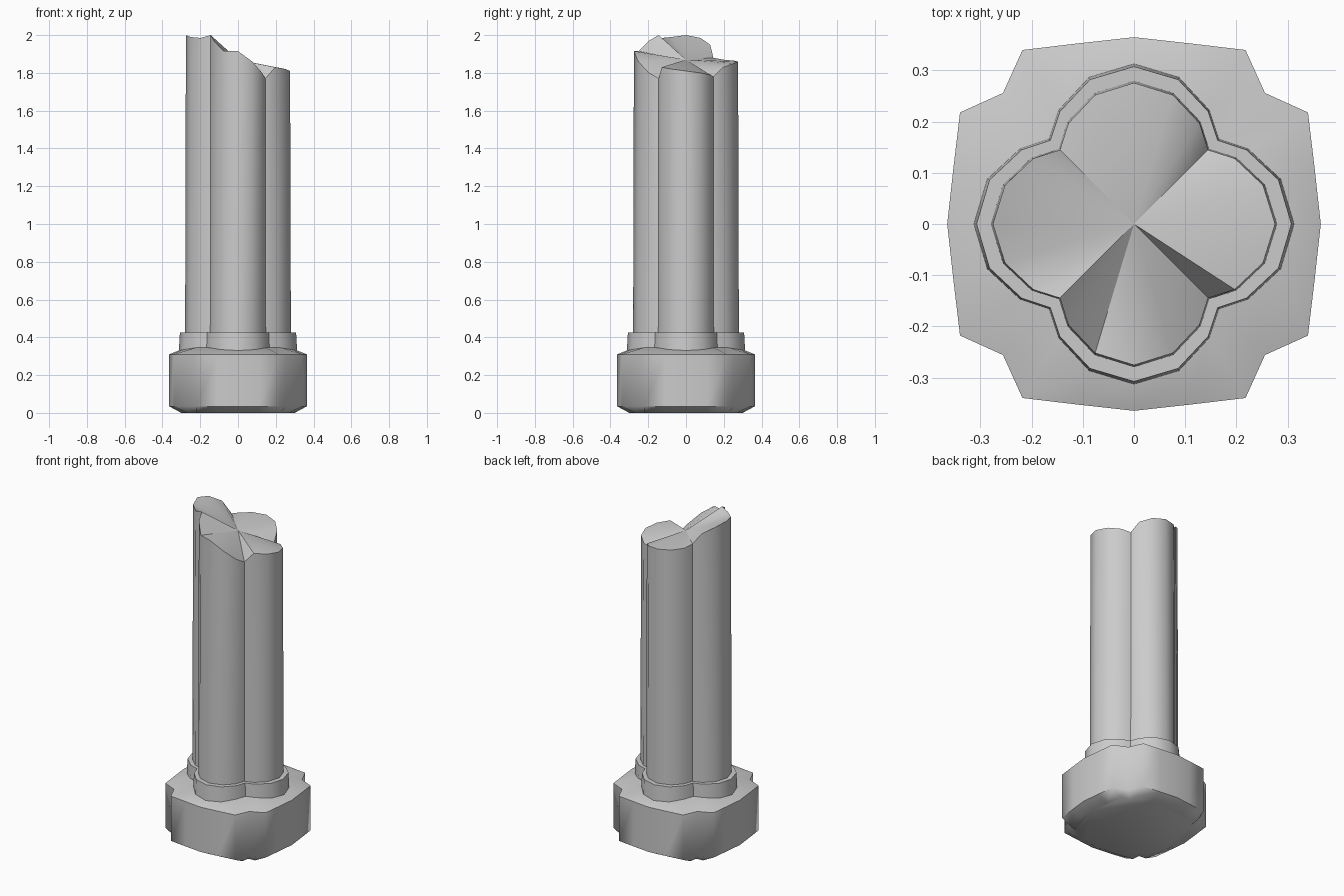
import bpy, bmesh, math

if "Cube" in bpy.data.objects:
    bpy.data.objects.remove(bpy.data.objects["Cube"])

def four_fold(quadrant):
    """Repeat one quadrant of an outline around z."""
    pts = []
    for k in range(4):
        c, s = [(1, 0), (0, 1), (-1, 0), (0, -1)][k]
        pts += [(x * c - y * s, x * s + y * c) for x, y in quadrant]
    return pts

def level(outline, z, scale=1.0):
    """Ring of 3D points; z is one height or a repeating list of heights."""
    zs = z if isinstance(z, (list, tuple)) else [z]
    return [(x * scale, y * scale, zs[i % len(zs)]) for i, (x, y) in enumerate(outline)]

def loft(name, rings, angle, centre_z=None):
    """Skin equal-count rings, cap the bottom, cap or fan the top."""
    bm = bmesh.new()
    loops = [[bm.verts.new(p) for p in ring] for ring in rings]
    n = len(loops[0])
    for a, b in zip(loops, loops[1:]):
        for i in range(n):
            j = (i + 1) % n
            bm.faces.new((a[i], a[j], b[j], b[i]))
    bm.faces.new(loops[0][::-1])
    if centre_z is None:
        bm.faces.new(loops[-1])
    else:
        c = bm.verts.new((0, 0, centre_z))
        for i in range(n):
            bm.faces.new((loops[-1][i], loops[-1][(i + 1) % n], c))
    mesh = bpy.data.meshes.new(name)
    bm.to_mesh(mesh)
    bm.free()
    obj = bpy.data.objects.new(name, mesh)
    bpy.context.collection.objects.link(obj)
    bpy.ops.object.select_all(action='DESELECT')
    obj.select_set(True)
    bpy.context.view_layer.objects.active = obj
    bpy.ops.object.shade_smooth_by_angle(angle=math.radians(angle))
    return obj

# Outlines, counter-clockwise from +x
shaft = four_fold([(.28, 0), (.256, .077), (.2, .13), (.147, .147), (.13, .2), (.077, .256)])
collar = four_fold([(.314, 0), (.288, .088), (.224, .148), (.167, .167), (.148, .224), (.088, .288)])
block = four_fold([(.365, 0), (.353, .109), (.34, .218), (.256, .256), (.218, .34), (.109, .353)])
foot = four_fold([(.30, 0), (.287, .11), (.27, .22), (.225, .225), (.22, .27), (.11, .287)])

# Chamfered base block, rising to meet the collar
loft("base_block", [
    level(foot, 0),
    level(block, .035),
    level(block, .31),
    level(collar, [.33, .335, .345, .345, .345, .335]),
], 60)

# Slightly tapered quatrefoil collar
loft("collar", [level(collar, .31), level(collar, .425, .98)], 40)

# Clustered shaft with a broken, uneven top
broken = [1.81, 1.80, 1.79, 1.78, 1.83, 1.85,
          1.86, 1.865, 1.87, 1.88, 1.95, 1.985,
          2.0, 1.99, 1.985, 2.0, 1.97, 1.915,
          1.915, 1.86, 1.80, 1.77, 1.83, 1.82]
loft("broken_shaft", [level(shaft, .40), level(shaft, broken, .985)], 40, centre_z=1.87)
